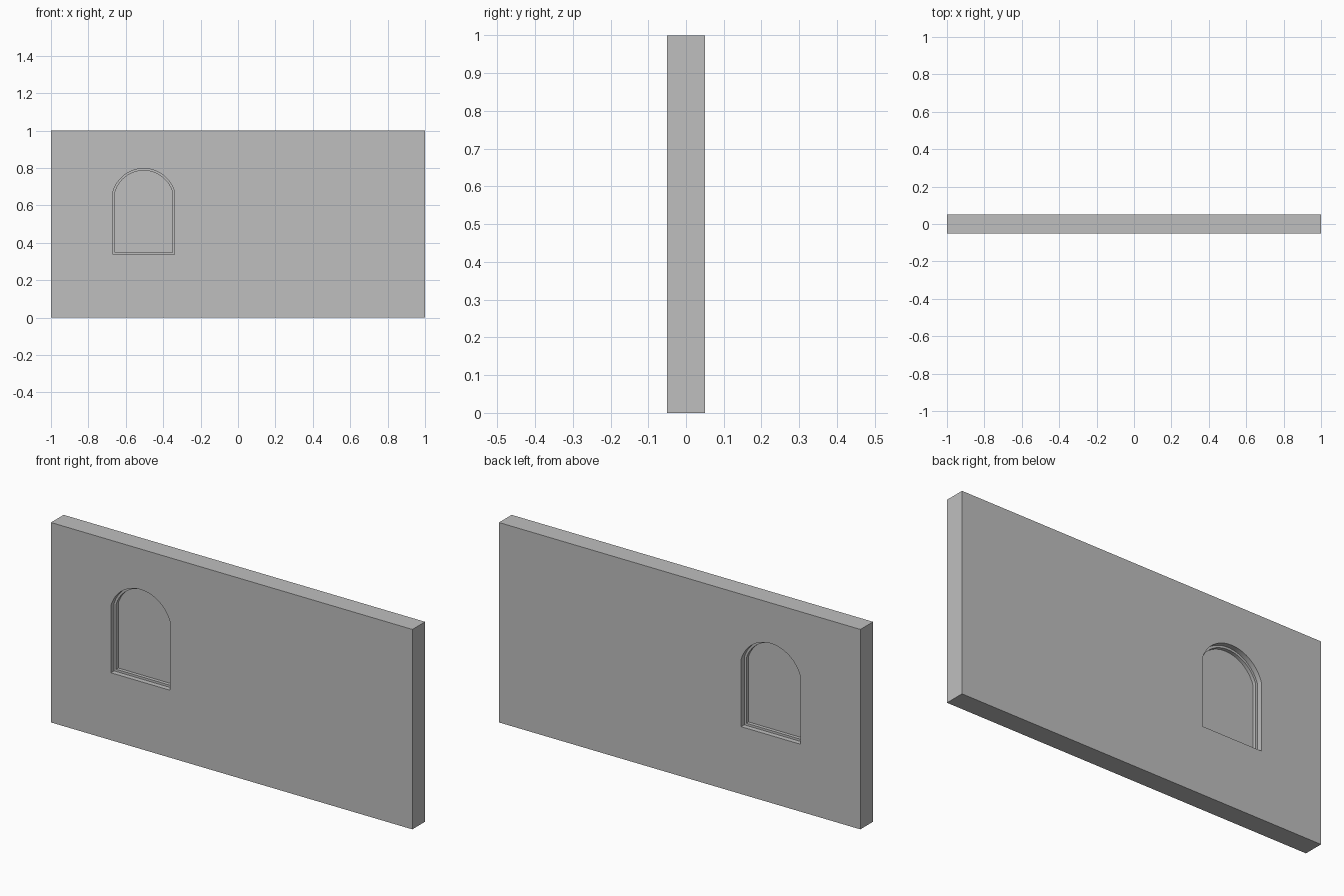
import bpy
import bmesh
import math
from mathutils import Matrix

cube = bpy.data.objects.get("Cube")
if cube:
    bpy.data.objects.remove(cube, do_unlink=True)

grey = bpy.data.materials.new("plain_grey")
grey.use_nodes = True
colour = (0.52, 0.52, 0.52, 1)
grey.diffuse_color = colour
grey.node_tree.nodes["Principled BSDF"].inputs["Base Color"].default_value = colour

# Window opening
CENTRE, HALF, SILL, SPRING, CROWN = -0.504, 0.164, 0.337, 0.674, 0.797


def arch(inset=0.0, steps=32):
    """Outline of the round-headed opening, shrunk by inset."""
    half = HALF - inset
    rise = CROWN - SPRING
    radius = (HALF ** 2 + rise ** 2) / (2 * rise)
    mid = CROWN - radius
    radius -= inset
    sweep = math.asin(half / radius)
    points = [(CENTRE - half, SILL + inset)]
    for i in range(steps + 1):
        a = sweep * (2 * i / steps - 1)
        points.append((CENTRE + radius * math.sin(a), mid + radius * math.cos(a)))
    points.append((CENTRE + half, SILL + inset))
    return points


def slab(name, outlines, half_depth):
    """Extrude upright outlines about y = 0; a second outline is a hole."""
    curve = bpy.data.curves.new(name, "CURVE")
    curve.dimensions = "2D"
    curve.fill_mode = "BOTH"
    curve.extrude = half_depth
    for outline in outlines:
        spline = curve.splines.new("POLY")
        spline.points.add(len(outline) - 1)
        for p, (x, z) in zip(spline.points, outline):
            p.co = (x, z, 0, 1)
        spline.use_cyclic_u = True
    obj = bpy.data.objects.new(name, curve)
    bpy.context.collection.objects.link(obj)
    bpy.ops.object.select_all(action="DESELECT")
    obj.select_set(True)
    bpy.context.view_layer.objects.active = obj
    bpy.ops.object.convert(target="MESH")
    obj = bpy.context.view_layer.objects.active
    # Weld the caps to the sides and stand the slab upright
    bm = bmesh.new()
    bm.from_mesh(obj.data)
    bmesh.ops.remove_doubles(bm, verts=bm.verts, dist=0.0001)
    bmesh.ops.rotate(bm, verts=bm.verts, matrix=Matrix.Rotation(math.pi / 2, 3, "X"))
    bmesh.ops.recalc_face_normals(bm, faces=bm.faces)
    bm.to_mesh(obj.data)
    bm.free()
    obj.data.materials.clear()
    obj.data.materials.append(grey)
    bpy.ops.object.shade_smooth_by_angle(angle=math.radians(20))
    return obj


# Wall with the arched opening, the frame set inside it, and the thin pane
slab("wall", [[(-1, 0), (1, 0), (1, 1), (-1, 1)], arch()], 0.05)
slab("window_frame", [arch(), arch(0.011)], 0.025)
slab("window_pane", [arch(0.011)], 0.008)
